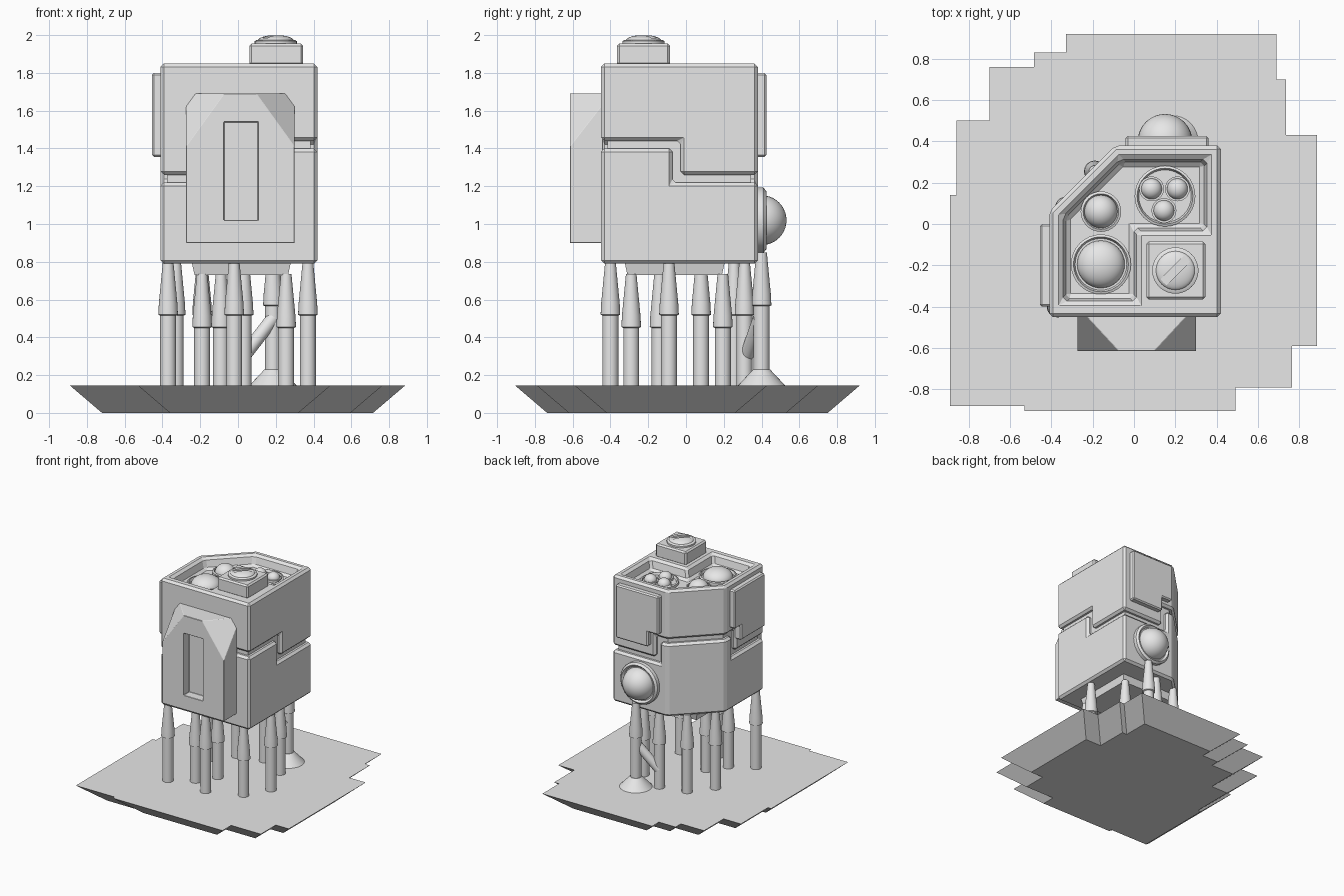
import bpy, bmesh, math
from mathutils import Vector, Matrix

if "Cube" in bpy.data.objects:
    bpy.data.objects.remove(bpy.data.objects["Cube"], do_unlink=True)

GREY = bpy.data.materials.new("plain_grey")
GREY.use_nodes = True
GREY.diffuse_color = (0.8, 0.8, 0.8, 1)
GREY.node_tree.nodes["Principled BSDF"].inputs["Base Color"].default_value = (0.8, 0.8, 0.8, 1)


def finish(name, bm, smooth=False):
    bmesh.ops.recalc_face_normals(bm, faces=bm.faces)
    mesh = bpy.data.meshes.new(name)
    bm.to_mesh(mesh)
    bm.free()
    mesh.materials.append(GREY)
    ob = bpy.data.objects.new(name, mesh)
    bpy.context.collection.objects.link(ob)
    if smooth:
        activate(ob)
        bpy.ops.object.shade_smooth_by_angle(angle=math.radians(35))
    return ob


def activate(ob):
    bpy.ops.object.select_all(action='DESELECT')
    ob.select_set(True)
    bpy.context.view_layer.objects.active = ob


def inset(poly, d):
    """Move every edge of a counter-clockwise outline inward by d."""
    out = []
    for i, p in enumerate(poly):
        a, p, b = Vector(poly[i - 1]), Vector(p), Vector(poly[(i + 1) % len(poly)])
        e, f = (p - a).normalized(), (b - p).normalized()
        n, m = Vector((-e.y, e.x)), Vector((-f.y, f.x))
        out.append(tuple(p + (n + m) * d / (1 + n.dot(m))))
    return out


def prism(name, poly, z0, z1, low=0, high=0, matrix=None):
    """Extruded outline, optionally inset at the bottom or the top."""
    bm = bmesh.new()
    a = [bm.verts.new((x, y, z0)) for x, y in inset(poly, low)]
    b = [bm.verts.new((x, y, z1)) for x, y in inset(poly, high)]
    bm.faces.new(a)
    bm.faces.new(b)
    for i in range(len(a)):
        bm.faces.new((a[i - 1], a[i], b[i], b[i - 1]))
    if matrix:
        bm.transform(matrix)
    return finish(name, bm)


def rect(x0, x1, y0, y1):
    return [(x0, y0), (x1, y0), (x1, y1), (x0, y1)]


def lathe(name, profile, loc=(0, 0, 0), turn=None, steps=32):
    bm = bmesh.new()
    vs = [bm.verts.new((r, 0, z)) for r, z in profile]
    es = [bm.edges.new(pair) for pair in zip(vs, vs[1:])]
    bmesh.ops.spin(bm, geom=vs + es, cent=(0, 0, 0), axis=(0, 0, 1),
                   angle=2 * math.pi, steps=steps)
    bmesh.ops.remove_doubles(bm, verts=bm.verts, dist=0.0002)
    m = Matrix.Translation(loc)
    bm.transform(m @ turn if turn else m)
    return finish(name, bm, True)


def dome(name, r, h, loc, turn=None):
    arc = [i * math.pi / 20 for i in range(11)]
    return lathe(name, [(r * math.cos(t), h * math.sin(t)) for t in arc], loc, turn)


def cut(ob, cutter):
    mod = ob.modifiers.new("cut", 'BOOLEAN')
    mod.operation, mod.solver, mod.object = 'DIFFERENCE', 'EXACT', cutter
    activate(ob)
    bpy.ops.object.modifier_apply(modifier=mod.name)
    bpy.data.objects.remove(cutter, do_unlink=True)


def bevel(ob, width):
    mod = ob.modifiers.new("bevel", 'BEVEL')
    mod.width, mod.segments = width, 1
    mod.limit_method, mod.angle_limit = 'ANGLE', math.radians(30)


# Ground slab: overlapping square slabs, tapered downwards
SIDE, TOP = 1.02, 0.145
for x, y in [(-.53, -.905), (-.33, -.10), (-.135, -.59), (-.89, -.88), (-.86, -.52),
             (-.70, -.26), (-.485, -.19), (-.285, -.32), (-.255, -.79)]:
    prism("ground_slab", rect(x, x + SIDE, y, y + SIDE), 0, TOP, low=0.17)

# Body halves, with a stepped seam changing height at the middle of each side
BODY = [(-.41, -.45), (.42, -.45), (.42, .38), (-.09, .38), (-.41, .06)]
CX, CY, G = 0.0, -0.05, 0.022
lower = prism("lower_body", BODY, 0.79, 1.40)
cut(lower, prism("cutter", rect(CX - G, 1, CY - G, 1), 1.22, 1.6))
cut(lower, prism("cutter", rect(-1, CX + G, -1, CY + G), 1.22, 1.6))
upper = prism("upper_body", BODY, 1.26, 1.85)
cut(upper, prism("cutter", rect(CX - G, 1, -1, CY + G), 1.0, 1.44))
cut(upper, prism("cutter", rect(-1, CX + G, CY - G, 1), 1.0, 1.44))

# Roof recess leaving a solid corner under the turret
RECESS = [(-.35, -.38), (.02, -.38), (.02, -.04), (.36, -.04), (.36, .32), (-.07, .32), (-.35, .04)]
cut(upper, prism("cutter", RECESS, 1.76, 1.86, low=0.025))
bevel(lower, 0.018)
bevel(upper, 0.018)
prism("body_core", inset(BODY, 0.035), 0.83, 1.72)
prism("bottom_block", rect(-.25, .285, -.33, .21), 0.73, 0.82, low=0.02)

# Round lamps set in the roof recess
def socket(x, y, r):
    lathe("lamp_ring", [(0, 0), (r, 0), (r, .025), (r - .012, .03), (r - .02, .01), (0, .01)], (x, y, 1.757))

for x, y, ring, r in [(-.16, -.195, .145, .115), (-.16, .06, .098, .08)]:
    socket(x, y, ring)
    dome("roof_lamp", r, 0.075, (x, y, 1.767))
socket(.15, .135, .147)
for x, y in [(.085, .17), (.21, .17), (.145, .065)]:
    lathe("small_ring", [(0, 0), (.06, 0), (.06, .025), (0, .025)], (x, y, 1.76))
    dome("small_lamp", 0.05, 0.045, (x, y, 1.785))

# Turret with a slotted round cap
turret = prism("turret_box", rect(.06, .345, -.365, -.085), 1.84, 1.955)
bevel(turret, 0.012)
lathe("cap_ring", [(0, 0), (.112, 0), (.112, .018), (.1, .025), (0, .025)], (.2, -.225, 1.95))
cap = dome("slotted_cap", 0.095, 0.03, (.2, -.225, 1.97))
cut(cap, prism("cutter", rect(-.2, .2, -.02, .02), 1.985, 2.1,
               matrix=Matrix.Translation((.2, -.225, 0)) @ Matrix.Rotation(math.radians(45), 4, 'Z')))

# Front pod with two sloping top corners and a deep slot
bm = bmesh.new()
for s in (-1, 1):
    for y, pts in [(-.615, [(.287, .90), (.287, 1.41), (.085, 1.69)]),
                   (-.44, [(.287, .90), (.287, 1.635), (.247, 1.69)])]:
        for x, z in pts:
            bm.verts.new((.0125 + s * x, y, z))
bmesh.ops.convex_hull(bm, input=bm.verts)
bmesh.ops.dissolve_limit(bm, angle_limit=0.03, verts=bm.verts, edges=bm.edges)
pod = finish("front_pod", bm)
cut(pod, prism("cutter", rect(-.075, .105, -.7, -.54), 1.02, 1.54))
bevel(pod, 0.008)

# Notched wall plates; the outline is drawn flat and then stood upright
def plate(edge, notch, end, matrix):
    outline = [(edge, 1.355), (notch, 1.355), (notch, 1.48), (end, 1.48), (end, 1.80), (edge, 1.80)]
    if end < edge:
        outline.reverse()
    bevel(prism("wall_plate", outline, -0.02, 0.045, matrix=matrix), 0.01)

upright = Matrix.Rotation(math.pi / 2, 4, 'X')
plate(-.36, -.06, .04, Matrix.Translation((0, .38, 0)) @ Matrix.Rotation(math.pi, 4, 'Z') @ upright)
plate(.40, .08, 0, Matrix.Translation((-.41, 0, 0)) @ Matrix.Rotation(-math.pi / 2, 4, 'Z') @ upright)

# Rear dome in a round housing
back = Matrix.Rotation(-math.pi / 2, 4, 'X')
lathe("rear_housing", [(0, -.02), (.172, -.02), (.172, .03), (.155, .045), (.14, .03), (0, .03)],
      (.15, .38, 1.02), back)
dome("rear_dome", 0.132, 0.132, (.15, .40, 1.02), back)

# Legs: straight tube with a flared, tapering upper sleeve
def leg(x, y, top):
    f = top - 0.28
    lathe("leg", [(0, TOP - .01), (.042, TOP - .01), (.042, f - .005), (.052, f),
                  (.049, f + .06), (.028, top), (0, top)], (x, y, 0), steps=24)

for x, y in [(-.37, -.40), (-.02, -.40), (.37, -.09), (-.33, .08), (.03, .31), (-.19, .255)]:
    leg(x, y, 0.80)
for x, y in [(-.19, -.29), (.255, -.29), (.255, .195), (-.09, -.14)]:
    leg(x, y, 0.735)

# Rear pipe on a cone foot, with a slanted strut to the next leg
leg(.185, .40, 0.85)
lathe("cone_foot", [(0, TOP), (.125, TOP), (.045, .23), (0, .23)], (.185, .40, 0))
start, stop = Vector((.03, .32, .30)), Vector((.185, .39, .50))
span = stop - start
lathe("strut", [(0, 0), (.036, 0), (.036, span.length), (0, span.length)], start,
      span.to_track_quat('Z', 'Y').to_matrix().to_4x4(), 24)
